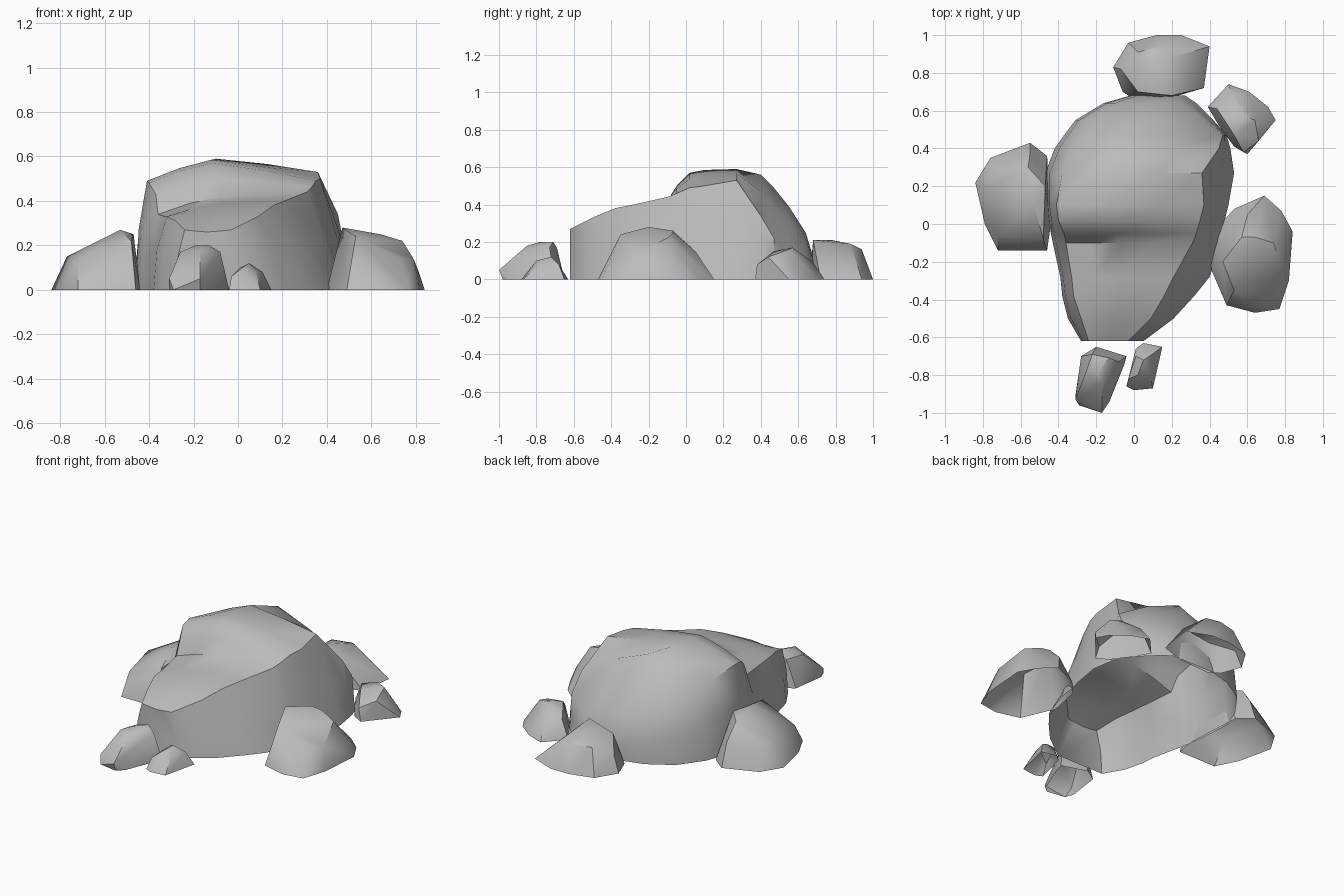
import bpy
import bmesh
from math import radians

cube = bpy.data.objects.get("Cube")
if cube:
    bpy.data.objects.remove(cube, do_unlink=True)

# One plain stone colour
stone = bpy.data.materials.new("stone grey")
stone.use_nodes = True
color = (.5, .5, .5, 1)
stone.diffuse_color = color
stone.node_tree.nodes["Principled BSDF"].inputs["Base Color"].default_value = color


def finish(bm, name, angle):
    """Turn the bmesh into a shaded object with the stone material."""
    bmesh.ops.recalc_face_normals(bm, faces=bm.faces)
    # Open underside: drop faces lying flat on the ground
    floor = [f for f in bm.faces if all(v.co.z < .001 for v in f.verts)]
    bmesh.ops.delete(bm, geom=floor, context='FACES')
    mesh = bpy.data.meshes.new(name)
    bm.to_mesh(mesh)
    bm.free()
    mesh.materials.append(stone)
    obj = bpy.data.objects.new(name, mesh)
    bpy.context.collection.objects.link(obj)
    bpy.ops.object.select_all(action='DESELECT')
    obj.select_set(True)
    bpy.context.view_layer.objects.active = obj
    bpy.ops.object.shade_smooth_by_angle(angle=radians(angle))


def small_rock(name, ground, upper):
    """Convex stone spanned by a ground outline and its upper corners."""
    bm = bmesh.new()
    for x, y in ground:
        bm.verts.new((x, y, 0))
    for corner in upper:
        bm.verts.new(corner)
    result = bmesh.ops.convex_hull(bm, input=bm.verts)
    unused = {g for g in result["geom_interior"] + result["geom_unused"]
              if isinstance(g, bmesh.types.BMVert)}
    bmesh.ops.delete(bm, geom=list(unused), context='VERTS')
    finish(bm, name, 38)


def boulder(name, sections):
    """Loft cross-sections running from the front to the back."""
    bm = bmesh.new()
    rings = []
    for y, base_l, lx, lz, mx, mz, rx, rz, base_r in sections:
        wall_l = base_l + (lx - base_l) * .25
        wall_r = base_r + (rx - base_r) * .45
        profile = [(base_l, 0), (wall_l, lz * .55), (lx, lz),
                   ((lx + mx) / 2, lz * .4 + mz * .6), (mx, mz),
                   ((rx + mx) / 2, rz * .4 + mz * .6),
                   (rx, rz), (wall_r, rz * .5), (base_r, 0)]
        rings.append([bm.verts.new((x, y, z)) for x, z in profile])
    for a, b in zip(rings, rings[1:]):
        for i in range(len(a) - 1):
            bm.faces.new((a[i], a[i + 1], b[i + 1], b[i]))
    bm.faces.new(rings[0])
    bm.faces.new(rings[-1])
    finish(bm, name, 44)


# Main boulder: y, left base, left edge, crest, right edge, right base
boulder("main_boulder", [
    (-.62, -.28, -.24, .27, -.14, .26, -.03, .27, .05),
    (-.50, -.35, -.28, .31, -.10, .33, .09, .33, .21),
    (-.38, -.38, -.32, .33, -.09, .37, .16, .38, .32),
    (-.28, -.39, -.33, .33, -.08, .39, .21, .40, .40),
    (-.10, -.43, -.36, .34, -.08, .42, .31, .44, .46),
    (-.05, -.44, -.37, .43, -.10, .50, .33, .46, .47),
    (.02, -.45, -.40, .48, -.12, .57, .35, .49, .48),
    (.10, -.46, -.41, .49, -.12, .585, .37, .50, .50),
    (.27, -.47, -.38, .45, -.10, .59, .36, .53, .53),
    (.40, -.42, -.32, .40, .00, .56, .45, .34, .51),
    (.47, -.37, -.28, .36, .02, .49, .47, .22, .49),
    (.55, -.31, -.23, .30, .05, .39, .37, .22, .42),
    (.64, -.16, -.10, .20, .08, .25, .26, .17, .33),
    (.68, -.02, .02, .10, .12, .12, .22, .10, .27),
])

# Smaller stones around it
small_rock(
    "back_rock",
    [(-.11, .83), (-.03, .96), (.12, 1), (.25, 1), (.40, .94),
     (.37, .72), (.20, .67), (0, .66), (-.06, .70)],
    [(.02, .70, .17), (.20, .68, .21), (.20, .88, .19), (.02, .91, .16),
     (.10, .78, .21), (.14, .94, .16), (-.07, .82, .10)])

small_rock(
    "back_left_rock",
    [(.39, .62), (.50, .74), (.61, .70), (.71, .62), (.75, .55),
     (.60, .37), (.53, .41), (.45, .52)],
    [(.58, .57, .17), (.64, .55, .16), (.66, .44, .12), (.53, .47, .15),
     (.58, .38, .08), (.44, .61, .11), (.52, .68, .09)])

small_rock(
    "left_rock",
    [(.40, -.22), (.44, -.02), (.53, .08), (.69, .15), (.78, .07),
     (.84, -.04), (.82, -.30), (.77, -.45), (.64, -.47), (.49, -.43)],
    [(.47, -.20, .28), (.57, -.07, .26), (.64, -.07, .25), (.74, -.10, .22),
     (.79, -.27, .14), (.73, -.35, .14), (.53, -.35, .24), (.60, .05, .15),
     (.81, -.06, .09)])

small_rock(
    "right_rock",
    [(-.84, .22), (-.76, .35), (-.55, .43), (-.46, .36), (-.44, 0),
     (-.46, -.14), (-.72, -.14), (-.79, 0)],
    [(-.77, .20, .15), (-.72, -.06, .13), (-.53, .10, .27), (-.56, .30, .25),
     (-.47, .20, .25), (-.48, -.08, .22), (-.74, .28, .13), (-.55, .38, .14)])

small_rock(
    "front_rock",
    [(-.31, -.91), (-.28, -.70), (-.20, -.65), (-.04, -.70), (-.05, -.74),
     (-.13, -.94), (-.17, -.98), (-.29, -.96)],
    [(-.26, -.80, .17), (-.19, -.78, .20), (-.13, -.71, .20),
     (-.08, -.73, .17), (-.17, -.85, .18), (-.31, -.93, .05),
     (-.17, -1, .05), (-.22, -.69, .17)])

small_rock(
    "front_pebble",
    [(-.04, -.86), (.01, -.66), (.05, -.63), (.15, -.65), (.10, -.87),
     (0, -.88)],
    [(.05, -.72, .12), (.02, -.80, .10), (.08, -.78, .09), (.01, -.70, .10),
     (.11, -.68, .08), (-.03, -.82, .06)])
